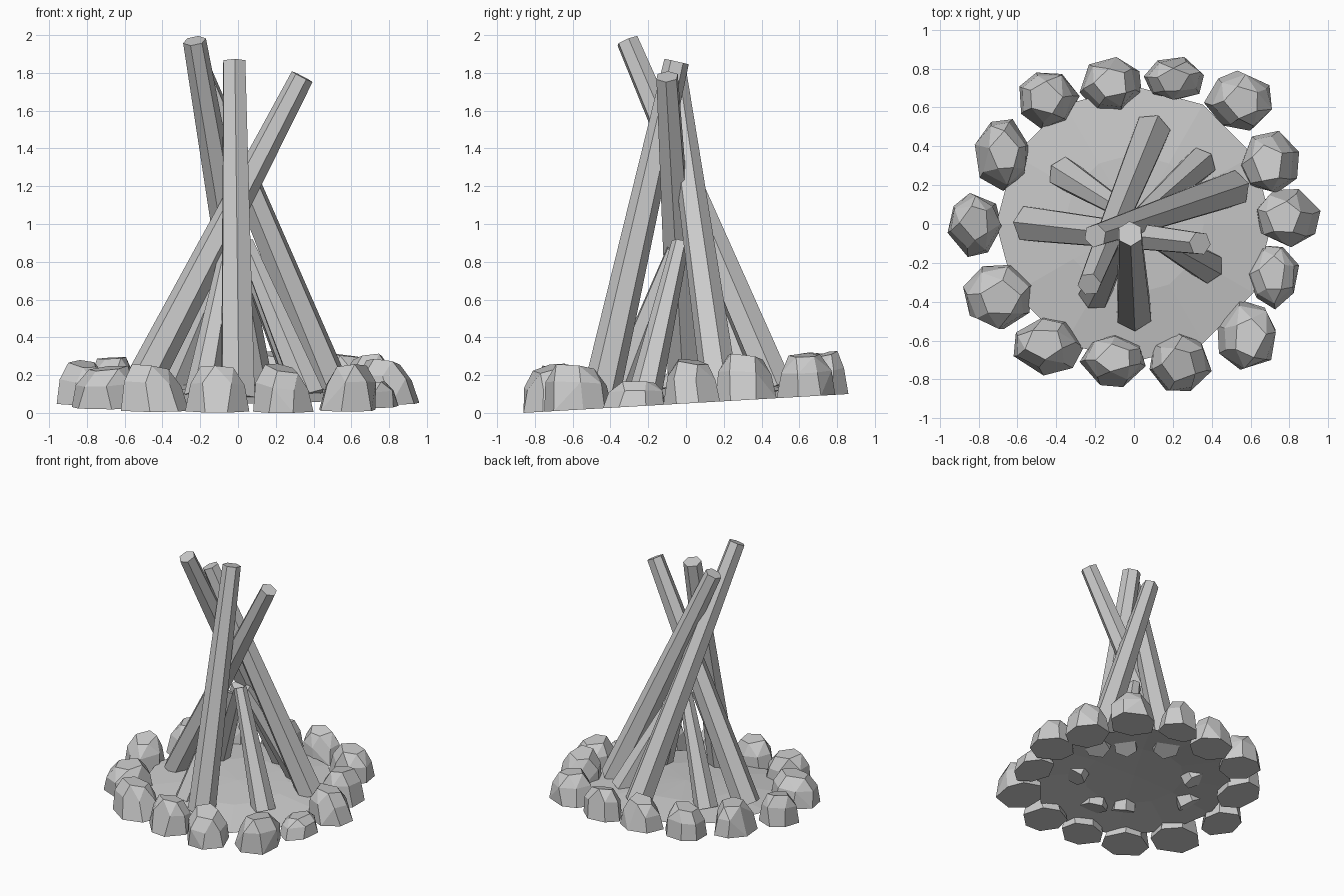
import bpy, bmesh, math, random
from mathutils import Vector

if "Cube" in bpy.data.objects:
    bpy.data.objects.remove(bpy.data.objects["Cube"])

random.seed(4)


def slope(y):
    # height of the gently tilted ground under the fire
    return 0.05 + 0.058 * y


def finish(bm, name):
    bmesh.ops.recalc_face_normals(bm, faces=bm.faces)
    me = bpy.data.meshes.new(name)
    bm.to_mesh(me)
    bm.free()
    ob = bpy.data.objects.new(name, me)
    bpy.context.collection.objects.link(ob)
    return ob


def log(name, foot, top, r_foot, r_top):
    # tapered six-sided pole between two points
    a, b = Vector((*foot, slope(foot[1]) + 0.05)), Vector(top)
    bm = bmesh.new()
    bmesh.ops.create_cone(bm, cap_ends=True, segments=6, radius1=r_foot,
                          radius2=r_top, depth=(b - a).length)
    rot = (b - a).to_track_quat('Z', 'Y')
    for v in bm.verts:
        v.co = rot @ v.co + (a + b) / 2
    finish(bm, name)


def stone(name, x0, x1, y0, y1, h):
    # rough boulder: uneven stacked rings, hulled, fitted to its footprint
    bm = bmesh.new()
    turn = random.uniform(0, 1)
    lean = Vector((random.uniform(-.12, .12), random.uniform(-.12, .12)))
    tilt = Vector((random.uniform(-.15, .15), random.uniform(-.15, .15)))
    pts = []
    for n, r, z in ((7, 1.0, 0.0), (7, 0.87, 0.58), (5, 0.55, 0.95)):
        for i in range(n):
            t = turn + math.tau * (i + random.uniform(-.15, .15)) / n
            k = r * random.uniform(0.94, 1.06)
            x, y = k * math.cos(t), k * math.sin(t)
            up = z + (tilt.x * x + tilt.y * y) * z
            pts.append(Vector((x + lean.x * z, y + lean.y * z, up)))
    lo = [min(p[i] for p in pts) for i in (0, 1)]
    hi = [max(p[i] for p in pts) for i in (0, 1)]
    for p in pts:
        x = x0 + (x1 - x0) * (p.x - lo[0]) / (hi[0] - lo[0])
        y = y0 + (y1 - y0) * (p.y - lo[1]) / (hi[1] - lo[1])
        bm.verts.new((x, y, slope(y) + h * p.z))
    bmesh.ops.convex_hull(bm, input=bm.verts)
    loose = [v for v in bm.verts if not v.link_faces]
    bmesh.ops.delete(bm, geom=loose, context='VERTS')
    bmesh.ops.dissolve_limit(bm, angle_limit=math.radians(14), verts=bm.verts, edges=bm.edges)
    finish(bm, name)


# ash bed: shallow open dome
bm = bmesh.new()
rings = []
for r, z in ((0.71, 0.04), (0.36, 0.085)):
    rings.append([bm.verts.new((r * math.cos(math.tau * i / 12), r * math.sin(math.tau * i / 12),
                                slope(r * math.sin(math.tau * i / 12)) + z)) for i in range(12)])
mid = bm.verts.new((0, 0, slope(0) + 0.095))
for i in range(12):
    j = (i + 1) % 12
    bm.faces.new((rings[0][i], rings[0][j], rings[1][j], rings[1][i]))
    bm.faces.new((rings[1][i], rings[1][j], mid))
finish(bm, "ash_bed")

# four long poles crossing near the top
log("long_log_front", (0, -0.455), (-0.02, -0.05, 1.86), 0.1, 0.066)
log("long_log_back", (0.09, 0.475), (-0.23, -0.31, 1.97), 0.1, 0.062)
log("long_log_right", (0.505, 0.18), (-0.20, -0.06, 1.81), 0.1, 0.062)
log("long_log_left", (-0.535, 0.0), (0.34, -0.10, 1.78), 0.1, 0.062)

# four short poles inside
log("short_log_back_left", (-0.36, 0.26), (-0.04, 0.06, 0.86), 0.088, 0.047)
log("short_log_back_right", (0.34, 0.31), (0.03, 0.04, 0.86), 0.088, 0.047)
log("short_log_front_right", (0.38, -0.22), (0.04, -0.03, 0.9), 0.088, 0.047)
log("short_log_front_left", (-0.20, -0.36), (-0.05, -0.06, 0.86), 0.088, 0.047)

# ring of stones: x range, y range, height
STONES = [
    (0.63, 0.96, -0.12, 0.18, 0.23), (0.55, 0.85, 0.16, 0.48, 0.24),
    (0.36, 0.71, 0.48, 0.79, 0.23), (0.05, 0.36, 0.64, 0.86, 0.23),
    (-0.28, 0.04, 0.58, 0.86, 0.22), (-0.59, -0.28, 0.49, 0.78, 0.23),
    (-0.82, -0.54, 0.17, 0.54, 0.23), (-0.96, -0.68, -0.17, 0.16, 0.22),
    (-0.88, -0.52, -0.54, -0.21, 0.22), (-0.62, -0.26, -0.78, -0.48, 0.24),
    (-0.28, 0.06, -0.84, -0.57, 0.24), (0.08, 0.40, -0.86, -0.56, 0.24),
    (0.43, 0.73, -0.75, -0.39, 0.24), (0.58, 0.85, -0.44, -0.11, 0.13),
]
for i, s in enumerate(STONES):
    stone(f"ring_stone_{i + 1}", *s)
